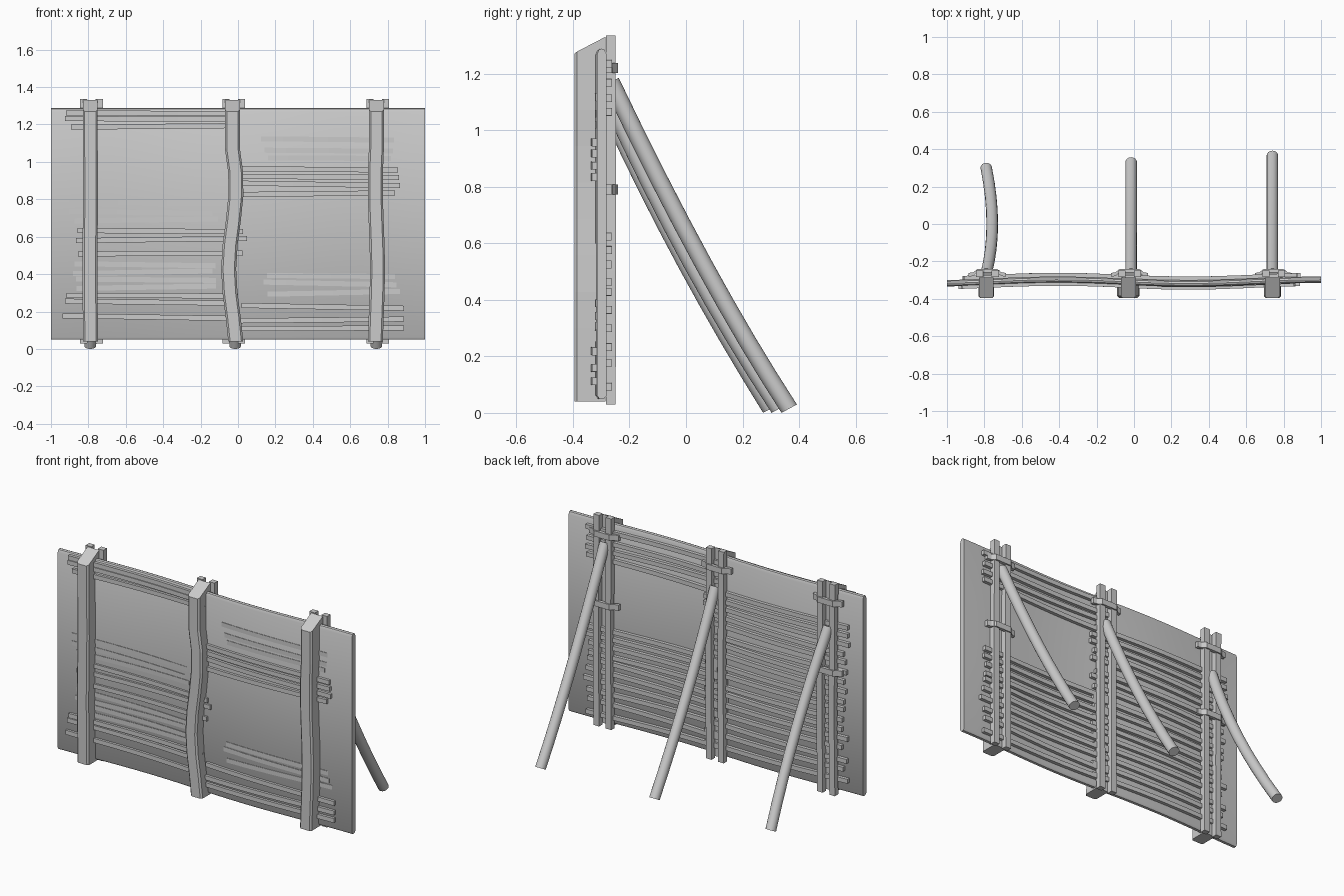
import bpy, bmesh, math, random
from mathutils import Vector

random.seed(4)
cube = bpy.data.objects.get("Cube")
if cube:
    bpy.data.objects.remove(cube)

grey = bpy.data.materials.new("weathered_grey")
grey.use_nodes = True
grey.diffuse_color = (0.6, 0.6, 0.6, 1)
grey.node_tree.nodes["Principled BSDF"].inputs["Base Color"].default_value = (0.6, 0.6, 0.6, 1)


def finish(name, bm, smooth=False):
    bmesh.ops.recalc_face_normals(bm, faces=bm.faces)
    mesh = bpy.data.meshes.new(name)
    bm.to_mesh(mesh)
    bm.free()
    mesh.materials.append(grey)
    ob = bpy.data.objects.new(name, mesh)
    bpy.context.collection.objects.link(ob)
    if smooth:
        bpy.ops.object.select_all(action="DESELECT")
        ob.select_set(True)
        bpy.context.view_layer.objects.active = ob
        bpy.ops.object.shade_smooth_by_angle(angle=math.radians(40))
    return ob


def sweep(name, path, profile, u, v, smooth=False, cut=None):
    """Carry a flat profile along a path; u and v are the profile axes."""
    bm = bmesh.new()
    u, v = Vector(u), Vector(v)
    rings = [[bm.verts.new(Vector(p) + u * a + v * b) for a, b in profile] for p in path]
    if cut:
        for vert in rings[-1]:
            vert.co.z = cut(vert.co)
    n = len(profile)
    for r, s in zip(rings, rings[1:]):
        for i in range(n):
            j = (i + 1) % n
            bm.faces.new((r[i], r[j], s[j], s[i]))
    bm.faces.new(rings[0])
    bm.faces.new(rings[-1])
    return finish(name, bm, smooth)


def rect(w, h):
    return [(-w / 2, -h / 2), (w / 2, -h / 2), (w / 2, h / 2), (-w / 2, h / 2)]


def wave(x):
    return -0.308 + 0.01 * math.sin(x * 4.5 + 3.4)


X, Y, Z = (1, 0, 0), (0, 1, 0), (0, 0, 1)

# Wavy hide panel with a rounded rim
t, low, high = 0.017, 0.05, 1.288
rim = [(-t, low + 0.012), (-t * 0.5, low), (t * 0.5, low), (t, low + 0.012),
       (t, high - 0.02), (t * 0.6, high - 0.004), (0, high), (-t * 0.6, high - 0.004), (-t, high - 0.02)]
steps = 24
xs = [-1 + 2 * i / steps for i in range(steps + 1)]
sweep("panel", [(x, wave(x), 0) for x in xs], rim, Y, Z, True)

# Horizontal slats: start, end, heights, protrusion beyond the panel
front_slats = [
    (-0.91, 0.0, (1.26, 1.23, 1.19), 0.015),
    (-0.89, -0.12, (0.78, 0.73, 0.69), 0.003),
    (-0.87, 0.04, (0.63, 0.585, 0.51), 0.012),
    (-0.88, -0.12, (0.45, 0.41, 0.37, 0.33), 0.003),
    (-0.93, 0.0, (0.285, 0.25, 0.17), 0.015),
    (0.14, 0.83, (1.12, 1.06, 1.02), 0.003),
    (0.01, 0.85, (0.96, 0.92, 0.88, 0.83), 0.016),
    (0.15, 0.85, (0.39, 0.35, 0.30), 0.003),
    (0.01, 0.87, (0.225, 0.155, 0.11), 0.016),
]
back_slats = [
    (-0.06, 0.88, (1.24, 1.17, 1.12, 1.06), 0.02),
    (-0.04, 0.87, (0.63, 0.58, 0.53, 0.47, 0.42, 0.36, 0.3, 0.24, 0.17, 0.1), 0.02),
    (-0.9, 0.06, (1.07, 1.02, 0.97, 0.91, 0.86, 0.79, 0.74), 0.02),
    (-0.89, 0.05, (0.68, 0.61, 0.56, 0.49, 0.44, 0.38, 0.32, 0.25, 0.19, 0.12), 0.02),
]
for label, groups, side in (("front_slat", front_slats, -1), ("back_slat", back_slats, 1)):
    for x0, x1, heights, out in groups:
        for z in heights:
            a, b = x0 + random.uniform(-0.02, 0.02), x1 + random.uniform(-0.02, 0.02)
            tilt = random.uniform(-0.008, 0.008)
            path = []
            for i in range(7):
                f = i / 6
                x = a + (b - a) * f
                path.append((x, wave(x) + side * (t + out - 0.014), z + tilt * (2 * f - 1)))
            sweep(label, path, rect(0.028, 0.027), Y, Z)

# Upright groups: post, stake pair, clamps and brace
wood = [(-0.04, 0.055), (-0.04, -0.045), (-0.03, -0.055), (0.03, -0.055), (0.04, -0.045), (0.04, 0.055)]
circle = [(0.031 * math.cos(k * math.tau / 16), 0.031 * math.sin(k * math.tau / 16)) for k in range(16)]


def bevelled_top(co):
    return min(1.33, 1.27 + (co.y + 0.395) * 0.8)


groups = [
    # x, post bend, clamp heights, brace top, middle and foot
    (-0.79, 0.002, (1.22, 0.79), ((-0.79, -0.265, 1.06), (-0.758, 0.0, 0.53), (-0.79, 0.3, 0.015))),
    (-0.03, 0.02, (1.22,), ((-0.015, -0.265, 1.1), (-0.015, 0.02, 0.53), (-0.015, 0.33, 0.015))),
    (0.74, -0.006, (1.22, 0.79), ((0.74, -0.265, 1.17), (0.74, 0.06, 0.53), (0.74, 0.365, 0.015))),
]
for x, bend, clamps, brace in groups:
    path = []
    for i in range(11):
        z = 0.04 + i * 0.129
        shift = bend * math.sin((z - 0.65) * 7) if z < 1.0 else 0
        path.append((x + shift, -0.34, z))
    sweep("front_post", path, wood, X, Y, cut=bevelled_top)
    for dx in (-0.035, 0.048):
        sx = x + dx
        sweep("back_stake", [(sx, -0.266, 0.03), (sx + 0.004, -0.264, 0.5), (sx, -0.266, 1.335)],
              rect(0.038, 0.034), X, Y)
    for z in clamps:
        mid = x + 0.006
        sweep("clamp", [(mid + dx, y, z) for dx, y in
                        ((-0.1, -0.272), (-0.075, -0.268), (-0.052, -0.25), (0.052, -0.25),
                         (0.075, -0.268), (0.1, -0.272))], rect(0.02, 0.035), Y, Z)

    # Round brace leaning out behind, gently bent through three points
    top, middle, foot = map(Vector, brace)
    along = (foot - top).normalized()
    across = along.cross(Vector(X)).normalized()
    ctrl = middle * 2 - (top + foot) / 2
    curve = [top * (1 - f) ** 2 + ctrl * 2 * f * (1 - f) + foot * f * f for f in (k / 8 for k in range(9))]
    sweep("back_brace", curve, circle, X, across, True)
